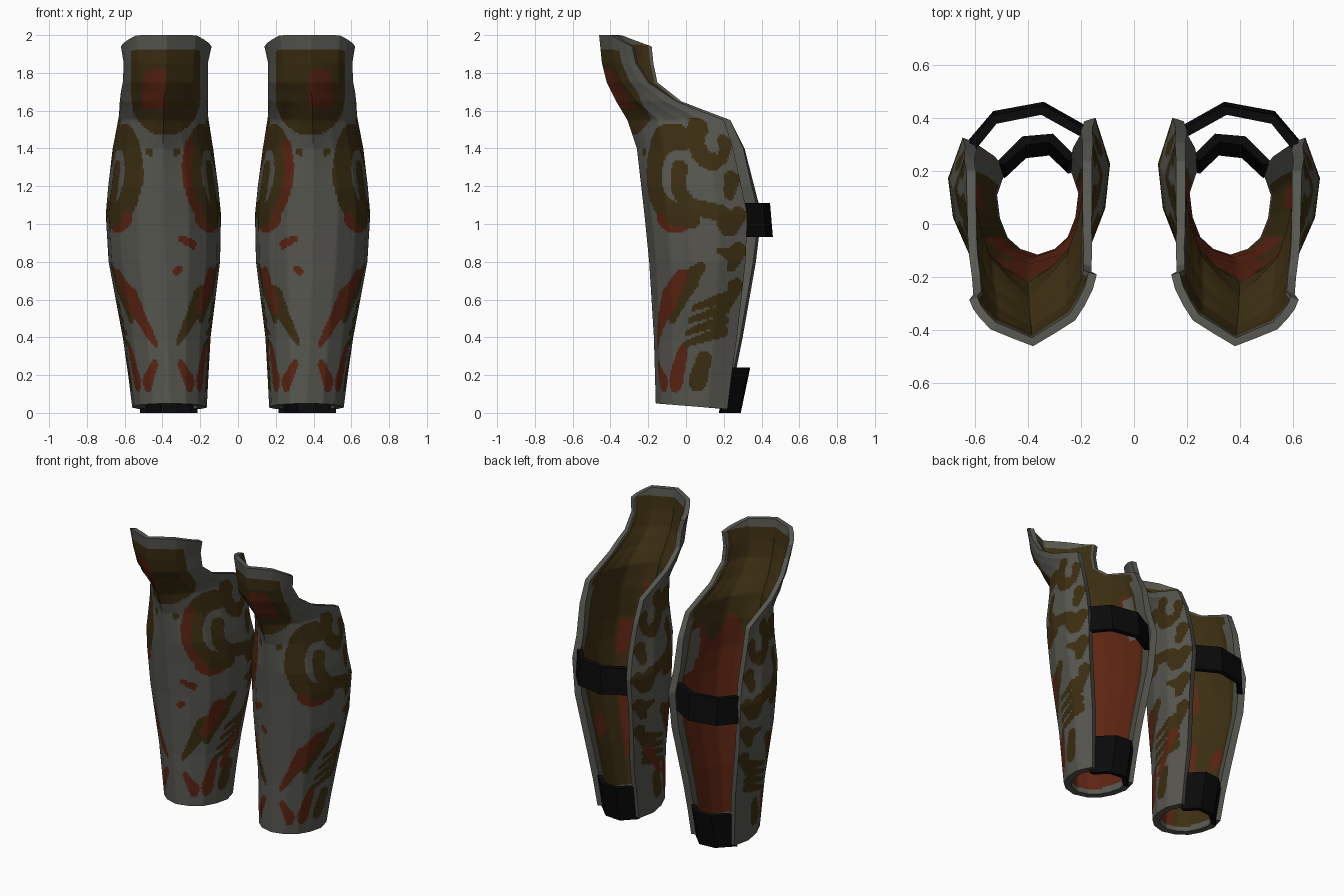
import bpy, bmesh, math
from mathutils import Vector

if "Cube" in bpy.data.objects:
    bpy.data.objects.remove(bpy.data.objects["Cube"])

COLORS = {"worn_grey": (0.098, 0.097, 0.083), "dark_brown": (0.046, 0.028, 0.006),
          "rust_red": (0.108, 0.018, 0.006), "strap_black": (0.003, 0.003, 0.003)}
MATS = []
for name, rgb in COLORS.items():
    m = bpy.data.materials.new(name)
    m.diffuse_color = (*rgb, 1)
    m.use_nodes = True
    m.node_tree.nodes["Principled BSDF"].inputs["Base Color"].default_value = m.diffuse_color
    MATS.append(m)
GREY, BROWN, RUST, BLACK = range(4)

# levels: z, inner x, outer x, front y, inner back y, outer back y
LEVELS = [(.05, .165, .56, -.16, .23, .22), (.4, .145, .61, -.17, .30, .27),
          (.8, .095, .685, -.195, .37, .315), (1.05, .09, .70, -.22, .40, .325),
          (1.4, .125, .67, -.26, .31, .25), (1.55, .145, .645, -.31, .235, .20),
          (1.65, .155, .63, -.37, -.03, -.05), (1.75, .16, .61, -.42, -.16, -.2),
          (1.85, .16, .605, -.445, -.18, -.265), (2.0, .14, .62, -.46, -.19, -.285)]
# half sections from front ridge to back edge: (side fraction, depth fraction)
ROUND = [(0, 0), (.44, .07), (.76, .22), (.94, .45), (1, .72), (.82, 1)]
KNEE = [(0, 0), (.34, .18), (.66, .36), (.82, .58), (.94, .8), (1, 1)]
SUB_OUT, SUB_IN = 12, 6


def lerp(a, b, t):
    return a + (b - a) * t


def level_at(z):
    for a, b in zip(LEVELS, LEVELS[1:]):
        if z <= b[0]:
            t = (z - a[0]) / (b[0] - a[0])
            return [lerp(p, q, t) for p, q in zip(a, b)]
    return LEVELS[-1]


def section(z):
    """Eleven outer points and eleven wall-offset points at one height."""
    _, xi, xo, yf, bi, bo = level_at(z)
    k = min(1, max(0, (z - 1.2) / .5))
    cx, h = (xi + xo) / 2, (xo - xi) / 2
    pts = []
    for c in range(-5, 6):
        r, kn = ROUND[abs(c)], KNEE[abs(c)]
        fx, fy = lerp(r[0], kn[0], k), lerp(r[1], kn[1], k)
        zz = z
        if z > 1.85:                       # rim dips towards its corners
            zz -= .06 * max(0, fy - .35) / .65 * (z - 1.85) / .15
        if z < .2:                         # hem drops towards the back
            zz -= .03 * fy * (.2 - z) / .15
        pts.append(Vector((cx + math.copysign(fx * h, c), lerp(yf, bi if c < 0 else bo, fy), zz)))
    ins = []
    for i, p in enumerate(pts):
        d = pts[min(i + 1, 10)] - pts[max(i - 1, 0)]
        wall = lerp(.045, .032, k)
        ins.append(p + Vector((-d.y, d.x, 0)).normalized() * wall)
    return pts, ins


def resample(pts, n):
    return [pts[i // n].lerp(pts[i // n + 1], i % n / n) for i in range(10 * n)] + [pts[10]]


def arc(cx, cz, rx, rz, a0, a1, n=8):
    angles = [math.radians(lerp(a0, a1, i / n)) for i in range(n + 1)]
    return [(cx + rx * math.cos(a), cz + rz * math.sin(a)) for a in angles]


# painted strokes: colour, start radius, end radius, path of (distance round, height)
STROKES = [  # swirl at the calf
    (BROWN, .07, .075, arc(.36, 1.25, .17, .215, 75, 255)),
    (RUST, .04, .02, arc(.34, 1.24, .20, .26, 235, 285)),
    (BROWN, .055, .045, arc(.57, 1.43, .08, .10, 120, 275)),
    (BROWN, .05, .045, arc(.47, 1.22, .10, .14, 150, 275) + [(.57, 1.06), (.61, .98)]),
    (BROWN, .06, .045, [(.32, 1.05), (.42, 1.02)]),
    (BROWN, .015, .04, [(.56, .86), (.63, .84)])]
STROKES += [  # leaf, and wedges at the ankle
    (BROWN, .03, .06, [(.28, .5), (.40, .7)]), (BROWN, .055, .03, [(.40, .7), (.46, .77)]),
    (RUST, .025, .05, [(.10, .26), (.18, .16)]), (RUST, .04, .06, [(.36, .32), (.31, .17)]),
    (BROWN, .05, .065, [(.51, .28), (.48, .175)])]
for i in range(4):  # slanted stripes
    STROKES.append((BROWN, .016, .032, [(.37 + .02 * i, .36 + .065 * i), (.61, .43 + .06 * i)]))
for i in range(5):  # patches along the back edge
    STROKES.append((BROWN, .042, .025, [(.66, .67 + .19 * i), (.63, .58 + .19 * i)]))
# leaf colour and wear differ between the two sides of a leg
OUTER = [(RUST, .015, .07, [(.08, .36), (.25, .6)]), (RUST, .065, .04, [(.25, .6), (.35, .72)])]
INNER = [(BROWN, .015, .07, [(.08, .37), (.25, .6)]), (RUST, .045, .055, [(.27, .57), (.35, .72)]),
         (RUST, .04, .03, arc(.35, 1.25, .20, .25, 140, 225)), (RUST, .03, .03, [(.45, .3), (.6, .52)]),
         (RUST, .018, .025, [(.10, .92), (.17, .89)]), (RUST, .02, .02, [(.07, .75), (.09, .76)])]
DOT = (BROWN, .02, .02, [(.085, 1.38), (.1, 1.385)])


def hit(stroke, s, z):
    _, r0, r1, path = stroke
    n = len(path) - 1
    for i in range(n):
        (ax, az), (bx, bz) = path[i], path[i + 1]
        dx, dz = bx - ax, bz - az
        t = min(1, max(0, ((s - ax) * dx + (z - az) * dz) / (dx * dx + dz * dz)))
        if math.hypot(s - ax - t * dx, z - az - t * dz) < lerp(r0, r1, (i + t) / n):
            return True
    return False


def outer_paint(col, z, x):
    s = abs(col) * .14
    # knee panel with rounded foot and a worn patch
    if 1.47 < z < 1.92:
        drop = max(0, (1.70 - z) / .23)
        if abs(x - .383) < .183 * (1 - drop ** 2.5) ** .5:
            return RUST if 1.61 < z < 1.82 and .38 < x < .51 - .2 * max(0, z - 1.7) else BROWN
    if z > 1.56:
        return GREY
    paint = GREY
    for st in STROKES + [DOT] + (INNER if col < 0 else OUTER):
        if hit(st, s, z):
            paint = st[0]
    return paint


def inner_paint(col, z):
    if abs(col) > (4.35 if z < 1.5 else 4.7) or z > 1.95 or z < .08:
        return GREY
    if 1.1 < z < 1.4 and -4.1 < col < -3.3 - 1.5 * abs(z - 1.25):
        return GREY
    if z < 1.35 + .08 * math.sin(col * 3) and -4.2 < col < .6:
        return RUST
    if .6 <= col < 2 and (.25 < z < .7 or .95 < z < 1.18):
        return RUST
    return RUST if 3.2 < col < 4 and .45 < z < .6 else BROWN


def finish(name, bm, angle):
    bmesh.ops.recalc_face_normals(bm, faces=bm.faces)
    me = bpy.data.meshes.new(name)
    bm.to_mesh(me)
    bm.free()
    for m in MATS:
        me.materials.append(m)
    ob = bpy.data.objects.new(name, me)
    bpy.context.collection.objects.link(ob)
    bpy.ops.object.select_all(action='DESELECT')
    ob.select_set(True)
    bpy.context.view_layer.objects.active = ob
    bpy.ops.object.shade_smooth_by_angle(angle=math.radians(angle))
    ob.modifiers.new("other_leg", 'MIRROR')


def greave():
    zs = []
    for a, b in zip(LEVELS, LEVELS[1:]):
        n = max(2, round((b[0] - a[0]) / .0105))
        zs += [lerp(a[0], b[0], i / n) for i in range(n)]
    zs.append(LEVELS[-1][0])
    no, ni = 10 * SUB_OUT, 10 * SUB_IN
    bm = bmesh.new()
    rows = []
    for z in zs:
        pts, ins = section(z)
        ring = resample(pts, SUB_OUT) + resample(ins, SUB_IN)[::-1]
        rows.append([bm.verts.new(p) for p in ring])
    total = no + ni + 2
    for lo, hi in zip(rows, rows[1:]):
        for i in range(total):
            j = (i + 1) % total
            f = bm.faces.new((lo[i], lo[j], hi[j], hi[i]))
            p = f.calc_center_median()
            if i < no:
                f.material_index = outer_paint((i + .5) / SUB_OUT - 5, p.z, p.x)
            elif no < i < total - 1:
                f.material_index = inner_paint(5 - (i - no - .5) / SUB_IN, p.z)
    # hem and rim strips between the two walls
    for r in (rows[0], rows[-1]):
        for c in range(10):
            k = no + 1 + ni - c * SUB_IN
            bm.faces.new(r[c * SUB_OUT:(c + 1) * SUB_OUT + 1] + r[k - SUB_IN:k + 1])
    finish("greave_shells", bm, 60)


def strap(name, path, z0, z1, lean, thick=.035):
    """Band following a path of (x, y); lean shifts the top edge in y."""
    bm = bmesh.new()
    cx = sum(p[0] for p in path) / len(path)
    secs = []
    for x, y in path:
        d = (Vector((x, y)) - Vector((cx, .15))).normalized() * thick
        secs.append([bm.verts.new(v) for v in (
            (x, y, z0), (x, y + lean, z1), (x - d.x, y + lean - d.y, z1), (x - d.x, y - d.y, z0))])
    for a, b in zip(secs, secs[1:]):
        for i in range(4):
            bm.faces.new((a[i], a[(i + 1) % 4], b[(i + 1) % 4], b[i]))
    bm.faces.new(secs[0])
    bm.faces.new(secs[-1][::-1])
    for f in bm.faces:
        f.material_index = BLACK
    finish(name, bm, 25)


greave()
strap("calf_straps", [(.18, .37), (.34, .46), (.53, .425), (.645, .29)], .93, 1.11, -.015)
strap("ankle_straps", [(.215, .20), (.305, .29), (.42, .28), (.52, .18)], 0, .24, .05)
